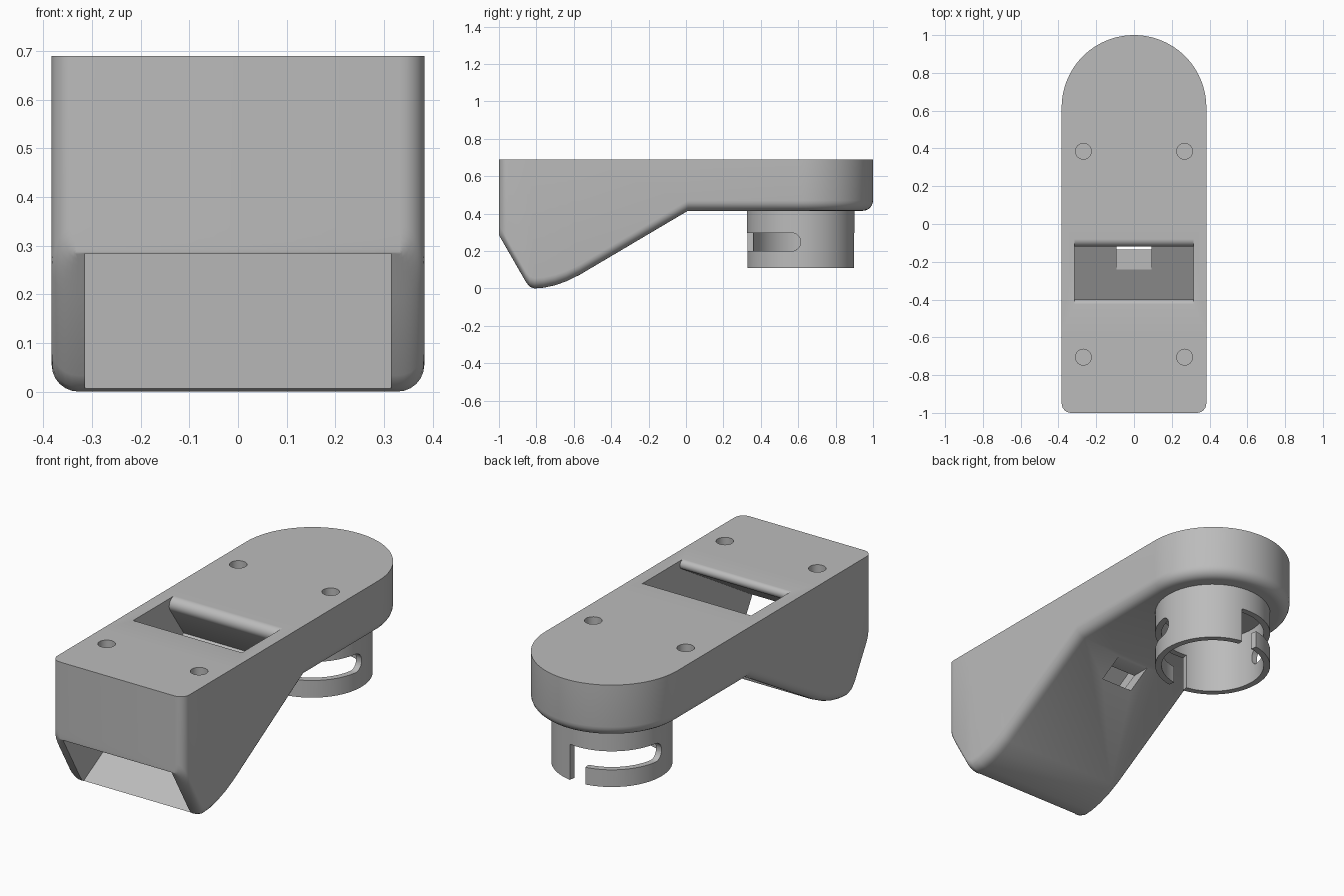
import bpy, bmesh
from math import sin, cos, pi, radians

cube = bpy.data.objects.get("Cube")
if cube:
    bpy.data.objects.remove(cube)

gray = bpy.data.materials.new("plain_gray")
gray.use_nodes = True
gray.diffuse_color = (0.5, 0.5, 0.5, 1)
gray.node_tree.nodes["Principled BSDF"].inputs["Base Color"].default_value = (0.5, 0.5, 0.5, 1)


def finish(name, bm):
    bmesh.ops.remove_doubles(bm, verts=bm.verts, dist=0.0001)
    bmesh.ops.recalc_face_normals(bm, faces=bm.faces)
    mesh = bpy.data.meshes.new(name)
    bm.to_mesh(mesh)
    bm.free()
    mesh.materials.append(gray)
    ob = bpy.data.objects.new(name, mesh)
    bpy.context.collection.objects.link(ob)
    return ob


def loft(name, loops, closed=False):
    """Skin a list of equal point loops, capping the ends unless closed."""
    bm = bmesh.new()
    rows = [[bm.verts.new(p) for p in loop] for loop in loops]
    pairs = list(zip(rows, rows[1:]))
    if closed:
        pairs.append((rows[-1], rows[0]))
    for a, b in pairs:
        for i in range(len(a)):
            j = (i + 1) % len(a)
            bm.faces.new((a[i], a[j], b[j], b[i]))
    if not closed:
        bm.faces.new(rows[0])
        bm.faces.new(rows[-1])
    return finish(name, bm)


def prism(name, pts, half):
    return loft(name, [[(x, y, z) for y, z in pts] for x in (-half, half)])


def cylinder(name, x, y, r, z0, z1, n=32):
    ring = [(x + r * cos(2 * pi * i / n), y + r * sin(2 * pi * i / n)) for i in range(n)]
    return loft(name, [[(a, b, z) for a, b in ring] for z in (z0, z1)])


def arc(cx, cy, r, a0, a1, n):
    angles = [radians(a0 + (a1 - a0) * i / n) for i in range(n + 1)]
    return [(cx + r * cos(a), cy + r * sin(a)) for a in angles]


def cut(ob, cutters):
    for c in cutters:
        m = ob.modifiers.new("cut", 'BOOLEAN')
        m.operation, m.solver, m.object = 'DIFFERENCE', 'EXACT', c
        c.hide_render = True
    dg = bpy.context.evaluated_depsgraph_get()
    mesh = bpy.data.meshes.new_from_object(ob.evaluated_get(dg))
    ob.modifiers.clear()
    ob.data = mesh
    for c in cutters:
        bpy.data.objects.remove(c)


def smooth(ob):
    bpy.ops.object.select_all(action='DESELECT')
    ob.select_set(True)
    bpy.context.view_layer.objects.active = ob
    bpy.ops.object.shade_smooth_by_angle(angle=radians(32))


# Body: a plan outline with its lower edge following the side profile
TOP, HALF, FILLET, REAR = 0.69, 0.383, 0.055, 0.617
profile = [(-1, 0.285), (-0.855, 0.033), (-0.835, 0.009), (-0.81, 0), (-0.76, 0.004),
           (-0.7, 0.017), (-0.64, 0.038), (-0.57, 0.072), (0.01, 0.415), (1, 0.415)]


def bottom(y):
    for (y0, z0), (y1, z1) in zip(profile, profile[1:]):
        if y <= y1:
            return z0 + (z1 - z0) * (y - y0) / (y1 - y0)
    return profile[-1][1]


outline = []
for x, y in arc(HALF - 0.05, -0.95, 0.05, -90, 0, 6):
    outline.append((x, y, (x - HALF + 0.05) / 0.05, 0))
outline += [(HALF, y, 1, 0) for y, z in profile[1:-1]]
for x, y in arc(0, REAR, HALF, 0, 90, 24):
    outline.append((x, y, x / HALF, (y - REAR) / HALF))

levels = [(0, None)]
for i in range(7):
    a = i * pi / 12
    levels.append((FILLET * (1 - cos(a)), FILLET * (1 - sin(a))))

bm = bmesh.new()
sides = []
for s in (1, -1):
    rows = []
    for d, h in levels:
        row = []
        for x, y, nx, ny in outline:
            yy = y - d * ny
            z = TOP if h is None else bottom(yy) + h
            row.append(bm.verts.new((s * (x - d * nx), yy, z)))
        rows.append(row)
    sides.append(rows)
R, L = sides
for k in range(len(levels) - 1):
    for i in range(len(outline) - 1):
        for S in sides:
            bm.faces.new((S[k][i], S[k][i + 1], S[k + 1][i + 1], S[k + 1][i]))
    bm.faces.new((R[k][0], L[k][0], L[k + 1][0], R[k + 1][0]))
for k in (0, -1):
    for i in range(len(outline) - 1):
        bm.faces.new((R[k][i], R[k][i + 1], L[k][i + 1], L[k][i]))
body = finish("body", bm)

# Sloping duct from the front opening to the top opening, with rolled lips
duct = [(-1.12, 0.208), (-1, 0.284)]
duct += arc(-0.425, 0.665, 0.025, -57, 90, 10)
duct += [(-0.425, 0.8), (-0.08, 0.8)]
duct += arc(-0.08, 0.65, 0.04, 90, 211, 10)
duct += [(0.0, 0.465), (-0.83, 0.006), (-1.12, -0.154)]
cutters = [prism("duct_cutter", duct, 0.315)]

# Small passage from the duct floor to the underside
passage = [(-0.24, 0.33), (-0.24, 0.405), (0.05, 0.405), (0.05, 0.33)]
cutters.append(prism("passage_cutter", passage, 0.092))

# Blind screw holes
for x in (-0.268, 0.268):
    for y in (-0.705, 0.385):
        cutters.append(cylinder("screw_cutter", x, y, 0.042, 0.59, 0.8))
cut(body, cutters)
smooth(body)

# Hollow bayonet collar under the rounded end
CY, R_OUT, R_IN, Z0, Z1 = 0.613, 0.288, 0.256, 0.11, 0.425
section = [(R_IN, Z0), (R_OUT, Z0), (R_OUT, Z1), (R_IN, Z1)]
loops = []
for i in range(96):
    a = 2 * pi * i / 96
    loops.append([(r * cos(a), CY + r * sin(a), z) for r, z in section])
collar = loft("bayonet_collar", loops, closed=True)

# Two hooked slots: a notch open below, then a run with a rounded end
LOW, HIGH, END = 0.2, 0.297, 9.5
columns = [(81, 0, HIGH), (90, 0, HIGH), (99, 0, HIGH), (99.05, LOW, HIGH)]
columns += [(a, LOW, HIGH) for a in range(103, 170, 4)]
mid, rad = (LOW + HIGH) / 2, (HIGH - LOW) / 2
for i in range(8):
    t = i * pi / 16
    columns.append((180 - END + END * sin(t), mid - rad * cos(t), mid + rad * cos(t)))
slots = []
for turn in (0, 180):
    loops = []
    for deg, lo, hi in columns:
        a = radians(deg + turn)
        loops.append([(r * cos(a), CY + r * sin(a), z)
                      for r, z in ((0.2, lo), (0.35, lo), (0.35, hi), (0.2, hi))])
    slots.append(loft("slot_cutter", loops))
cut(collar, slots)
smooth(collar)
